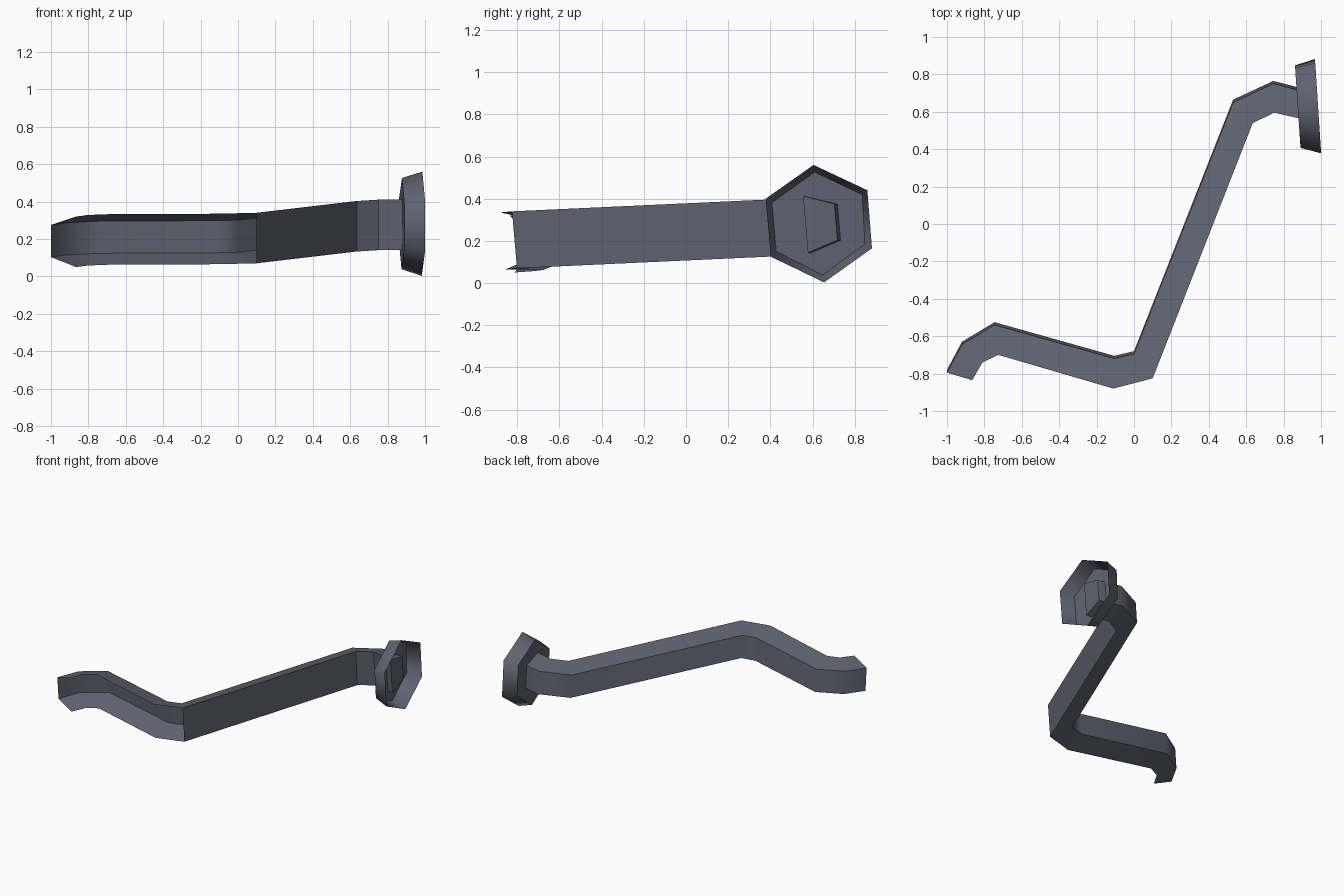
import bpy, bmesh, math

if "Cube" in bpy.data.objects:
    bpy.data.objects.remove(bpy.data.objects["Cube"])

metal = bpy.data.materials.new("slate_grey_metal")
metal.diffuse_color = (0.115, 0.127, 0.162, 1)
metal.use_nodes = True
metal.node_tree.nodes["Principled BSDF"].inputs["Base Color"].default_value = metal.diffuse_color


def finish(bm, name, angle):
    me = bpy.data.meshes.new(name)
    bm.normal_update()
    bm.to_mesh(me)
    bm.free()
    me.materials.append(metal)
    ob = bpy.data.objects.new(name, me)
    bpy.context.collection.objects.link(ob)
    bpy.ops.object.select_all(action='DESELECT')
    ob.select_set(True)
    bpy.context.view_layer.objects.active = ob
    bpy.ops.object.shade_smooth_by_angle(angle=math.radians(angle))
    return ob


# Gutter path: front edge x, y, back edge x, y, centre height
path = [
    (-0.865, -0.835, -1.00, -0.78, 0.185),
    (-0.81, -0.74, -0.92, -0.63, 0.192),
    (-0.725, -0.70, -0.745, -0.525, 0.197),
    (-0.11, -0.88, -0.105, -0.705, 0.20),
    (0.10, -0.825, 0.00, -0.68, 0.205),
    (0.635, 0.54, 0.53, 0.665, 0.268),
    (0.75, 0.595, 0.745, 0.765, 0.275),
    (0.925, 0.555, 0.925, 0.718, 0.278),
]
LEAN = 0.086


def section(fx, fy, bx, by, z):
    zb = z + 0.07 * (by - fy)
    return [(fx, fy, z + 0.135), (bx, by - LEAN * 0.17, zb + 0.086),
            (bx, by, zb - 0.086), (fx, fy + LEAN * 0.27, z - 0.135)]


# Three-sided pipe shell, open in front on the lower arm
bm = bmesh.new()
rings = [[bm.verts.new(p) for p in section(*row)] for row in path]
for a, b in zip(rings, rings[1:]):
    for i in range(3):
        bm.faces.new((a[i], a[i + 1], b[i + 1], b[i]))
bm.faces.new(rings[-1])
bmesh.ops.recalc_face_normals(bm, faces=bm.faces)
# make the shell face outwards (top faces point up)
top = max(bm.faces, key=lambda f: f.calc_area() * abs(f.normal.z))
if (top.normal.z > 0) != (top.calc_center_median().z > 0.2):
    bmesh.ops.reverse_faces(bm, faces=bm.faces)
finish(bm, "pipe_shell", 66)

# Flat cover plates on the long arm and upper bend
bm = bmesh.new()
covers = [section(*row) for row in path[4:]]
for a, b in zip(covers, covers[1:]):
    bm.faces.new([bm.verts.new(p) for p in (a[0], a[3], b[3], b[0])])
finish(bm, "pipe_cover", 10)

# Hexagonal flared cup: back floor and front rim as y, z pairs
rim = [(0.378, 0.40), (0.605, 0.56), (0.86, 0.44),
       (0.882, 0.165), (0.655, 0.003), (0.402, 0.125)]
floor = [(0.407, 0.381), (0.61, 0.526), (0.836, 0.419),
         (0.848, 0.185), (0.648, 0.038), (0.428, 0.15)]
bm = bmesh.new()
front = [bm.verts.new((1.0 - 0.065 * (y - 0.385), y, z)) for y, z in rim]
back = [bm.verts.new((0.89 - 0.067 * (y - 0.41), y, z)) for y, z in floor]
for i in range(6):
    j = (i + 1) % 6
    bm.faces.new((front[i], front[j], back[j], back[i]))
bm.faces.new(back)
bmesh.ops.recalc_face_normals(bm, faces=bm.faces)
base = max(bm.faces, key=lambda f: len(f.verts))
if base.normal.x > 0:
    bmesh.ops.reverse_faces(bm, faces=bm.faces)
finish(bm, "hex_cup", 66)
